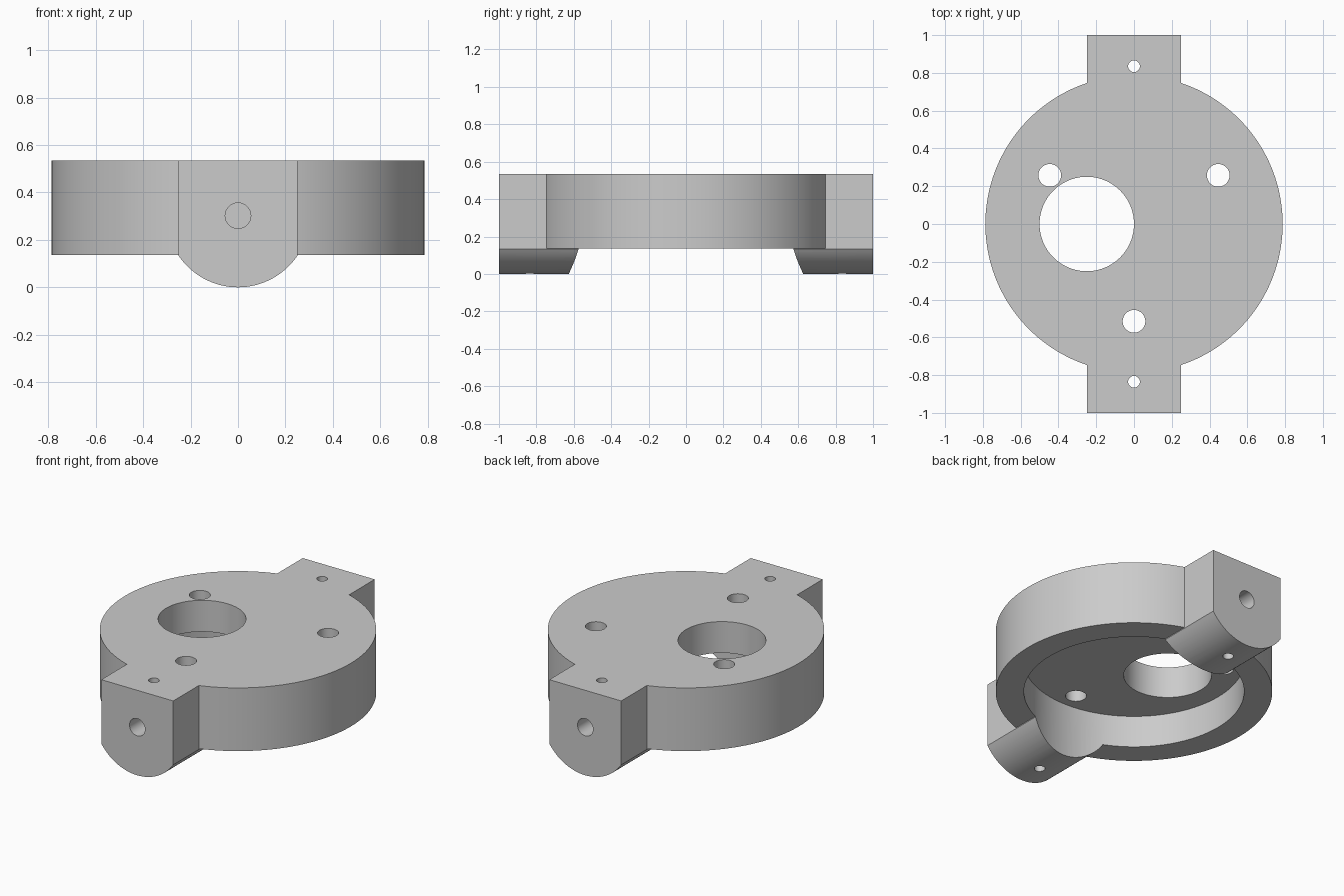
import bpy
import math

old = bpy.data.objects.get("Cube")
if old:
    bpy.data.objects.remove(old, do_unlink=True)

TOP, BASE = 0.534, 0.137        # top and underside of the disc
AXIS_Z, LUG_R = 0.302, 0.302    # axis of the round lug bottoms
LUG_HALF = 0.25

grey = bpy.data.materials.new("plain_grey")
grey.use_nodes = True
colour = (0.6, 0.6, 0.6, 1)
grey.diffuse_color = colour
grey.node_tree.nodes["Principled BSDF"].inputs["Base Color"].default_value = colour


def cylinder(name, x, y, radius, z0, z1, sides=64):
    bpy.ops.mesh.primitive_cylinder_add(
        vertices=sides, radius=radius, depth=z1 - z0, location=(x, y, (z0 + z1) / 2))
    obj = bpy.context.object
    obj.name = name
    return obj


def extrude_y(name, profile, y0, y1):
    """Solid made by extending an (x, z) outline along y."""
    n = len(profile)
    verts = [(x, y, z) for y in (y0, y1) for x, z in profile]
    faces = [tuple(range(n)), tuple(range(2 * n - 1, n - 1, -1))]
    faces += [(i, i + n, (i + 1) % n + n, (i + 1) % n) for i in range(n)]
    mesh = bpy.data.meshes.new(name)
    mesh.from_pydata(verts, [], faces)
    obj = bpy.data.objects.new(name, mesh)
    bpy.context.collection.objects.link(obj)
    return obj


def combine(target, tool, operation):
    tool.hide_render = True
    mod = target.modifiers.new(tool.name, 'BOOLEAN')
    mod.operation, mod.object, mod.solver = operation, tool, 'EXACT'
    bpy.context.view_layer.objects.active = target
    bpy.ops.object.modifier_apply(modifier=mod.name)
    bpy.data.objects.remove(tool, do_unlink=True)


# Disc body
body = cylinder("mounting_plate", 0, 0, 0.787, BASE, TOP, 160)

# Cross bar with a rounded bottom forms both lugs
half_angle = math.asin(LUG_HALF / LUG_R)
arc = [half_angle * (i / 16 - 1) for i in range(33)]
outline = [(LUG_R * math.sin(a), AXIS_Z - LUG_R * math.cos(a)) for a in arc]
outline += [(LUG_HALF, TOP), (-LUG_HALF, TOP)]
combine(body, extrude_y("lug_bar", outline, -1, 1), 'UNION')

# Round recess in the underside, which also separates the lugs
combine(body, cylinder("recess", 0, 0, 0.627, -0.2, 0.337, 128), 'DIFFERENCE')

# Off-centre main opening
combine(body, cylinder("main_opening", -0.25, 0, 0.25, -0.2, 0.8, 96), 'DIFFERENCE')

# Three bolt holes on a circle
for degrees in (30, 150, 270):
    a = math.radians(degrees)
    hole = cylinder("bolt_hole", 0.515 * math.cos(a), 0.515 * math.sin(a), 0.06, -0.2, 0.8, 48)
    combine(body, hole, 'DIFFERENCE')

# Each lug has a vertical pin hole and a blind hole in its end
for side in (-1, 1):
    combine(body, cylinder("pin_hole", 0, side * 0.835, 0.031, -0.2, 0.8, 32), 'DIFFERENCE')
    bore = cylinder("end_bore", 0, 0, 0.054, -0.15, 0.15, 48)
    bore.rotation_euler.x = math.pi / 2
    bore.location = (0, side * 0.9, AXIS_Z)
    bpy.context.view_layer.update()
    combine(body, bore, 'DIFFERENCE')

body.data.materials.clear()
body.data.materials.append(grey)
bpy.ops.object.select_all(action='DESELECT')
body.select_set(True)
bpy.context.view_layer.objects.active = body
bpy.ops.object.shade_smooth_by_angle(angle=math.radians(30))
